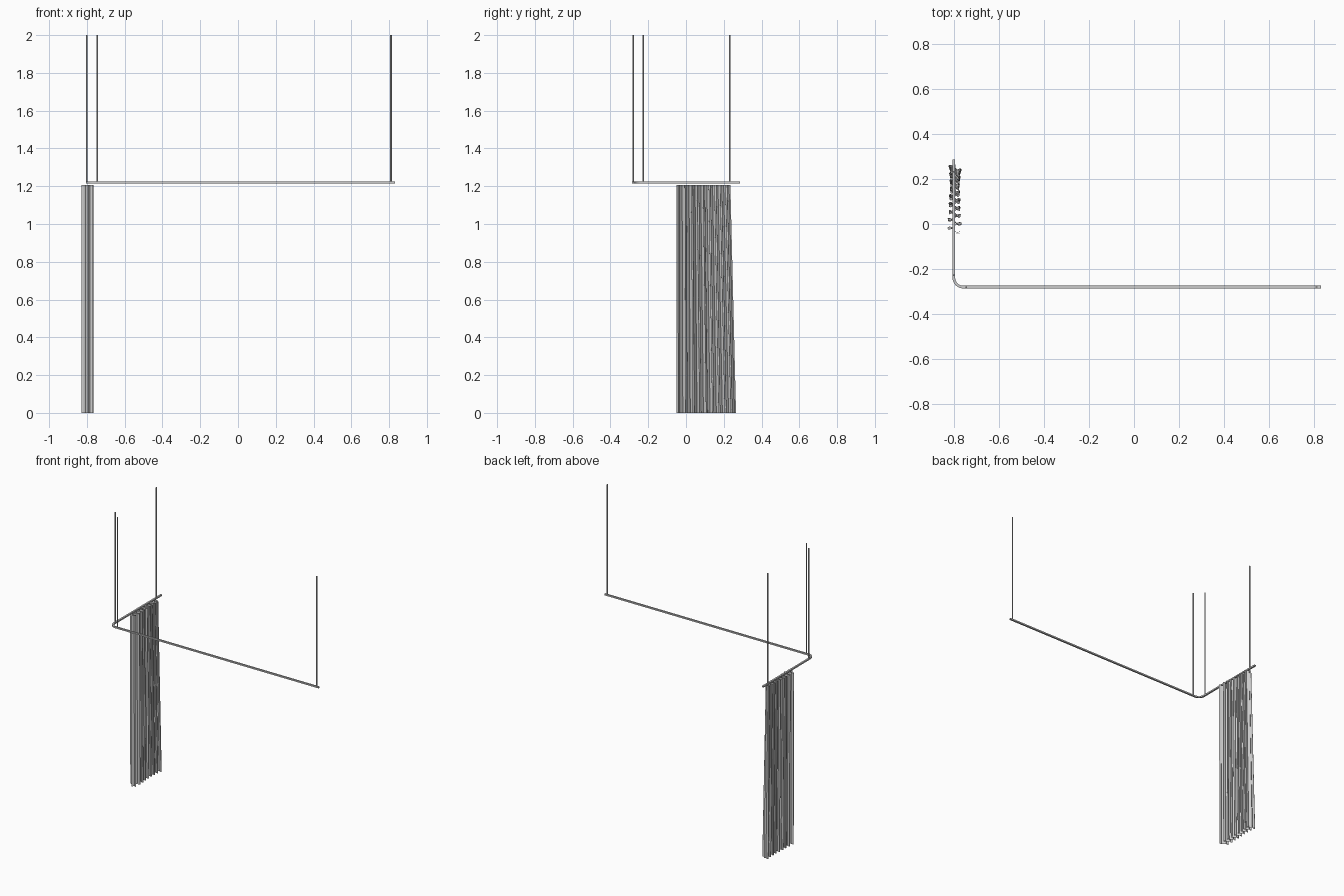
import bpy, bmesh
from math import sin, cos, pi, radians

if "Cube" in bpy.data.objects:
    bpy.data.objects.remove(bpy.data.objects["Cube"])

RAIL_Z = 1.22
X0, Y0, R = -0.8, -0.28, 0.042


def finish(bm, name, angle=40):
    bmesh.ops.recalc_face_normals(bm, faces=bm.faces[:])
    me = bpy.data.meshes.new(name)
    bm.to_mesh(me)
    bm.free()
    ob = bpy.data.objects.new(name, me)
    bpy.context.collection.objects.link(ob)
    bpy.context.view_layer.objects.active = ob
    ob.select_set(True)
    bpy.ops.object.shade_smooth_by_angle(angle=radians(angle))
    ob.select_set(False)
    return ob


# Rail: flat rectangular section swept round one corner
path = [(X0, 0.287, 1, 0)]
for i in range(13):
    a = pi + i / 12 * pi / 2
    path.append((X0 + R + R * cos(a), Y0 + R + R * sin(a), -cos(a), -sin(a)))
path.append((0.83, Y0, 0, 1))
bm = bmesh.new()
rings = []
for x, y, nx, ny in path:
    rings.append([bm.verts.new((x + nx * w, y + ny * w, RAIL_Z + h))
                  for w, h in ((-.006, -.005), (.006, -.005), (.006, .005), (-.006, .005))])
for a, b in zip(rings, rings[1:]):
    for k in range(4):
        bm.faces.new((a[k], a[(k + 1) % 4], b[(k + 1) % 4], b[k]))
bm.faces.new(rings[0])
bm.faces.new(rings[-1][::-1])
finish(bm, "curtain_rail")

# Ceiling suspension rods
for n, (x, y) in enumerate([(X0, 0.232), (X0, -0.227), (-0.745, Y0), (0.81, Y0)]):
    bpy.ops.mesh.primitive_cylinder_add(vertices=16, radius=0.0042, depth=2 - RAIL_Z,
                                        location=(x, y, (2 + RAIL_Z) / 2))
    bpy.context.object.name = f"suspension_rod_{n + 1}"
    bpy.ops.object.shade_smooth_by_angle(angle=radians(40))

# Gathered curtain: looping pleats, tighter and flared toward the back end
FOLDS, COLS, ROWS, TOP = 9, 270, 6, 1.207
bm = bmesh.new()
grid = []
for r in range(ROWS + 1):
    d = r / ROWS                                   # 0 at hem, 1 at rail
    row = []
    for c in range(COLS + 1):
        t = c / COLS
        th = 2 * pi * FOLDS * t
        spread = t ** 0.9
        y = -0.05 + spread * (0.315 - 0.03 * d) + 0.009 * sin(2 * th)
        amp = 0.025 + 0.004 * sin(5 * t + 1) + 0.008 * t ** 4 * (1 - d)
        amp *= 1 - 0.12 * d * t
        x = X0 + 0.003 + 0.004 * t ** 3 + amp * sin(th) + 0.003 * sin(3.3 * th + 1) * (1 - t)
        row.append(bm.verts.new((x, y, d * TOP)))
    grid.append(row)
for a, b in zip(grid, grid[1:]):
    for c in range(COLS):
        bm.faces.new((a[c], a[c + 1], b[c + 1], b[c]))
finish(bm, "curtain", 60)
